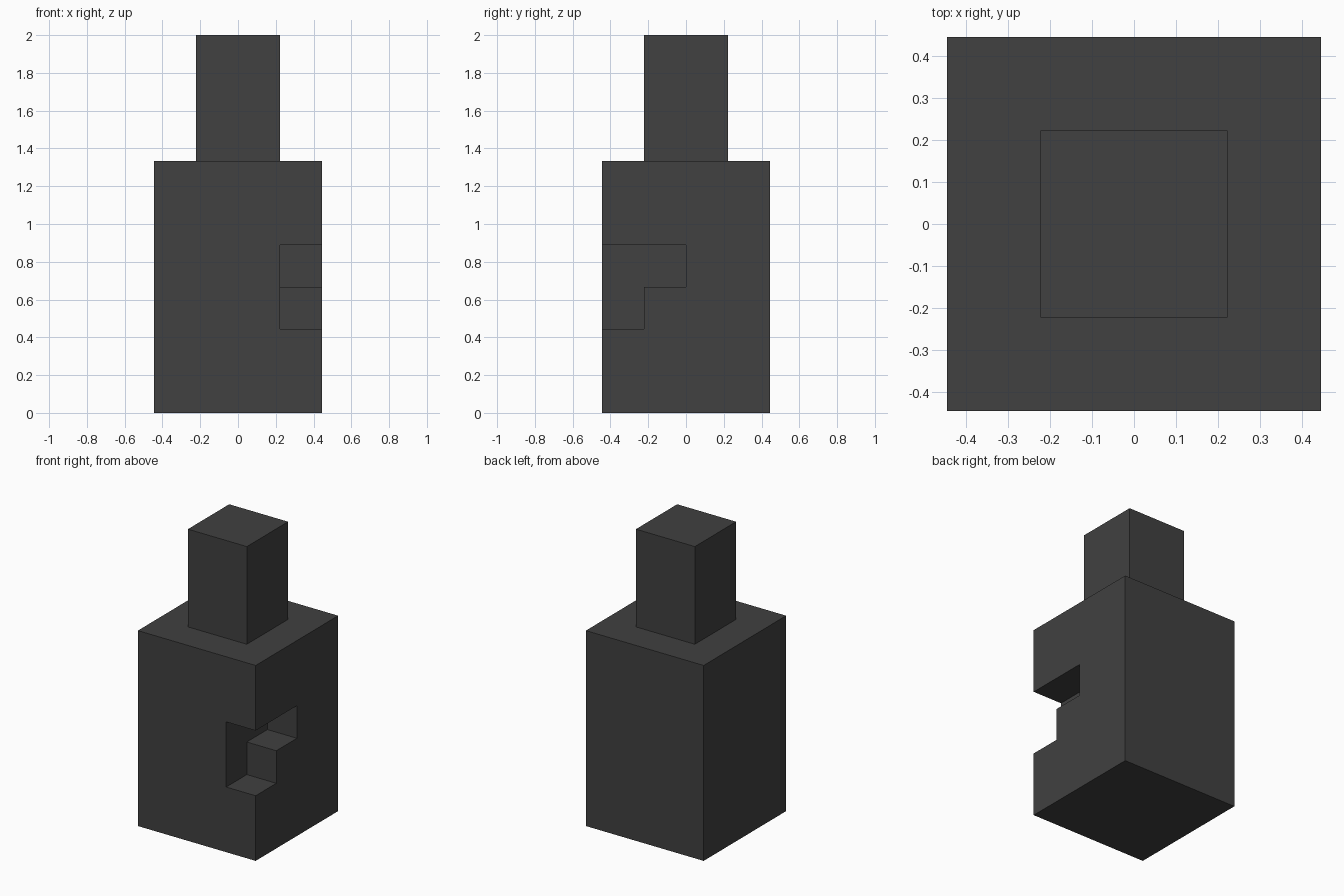
import bpy, bmesh
from mathutils import Vector

if "Cube" in bpy.data.objects:
    bpy.data.objects.remove(bpy.data.objects["Cube"])

U = 2 / 9  # grid unit: the whole model is 9 units tall

charcoal = bpy.data.materials.new("charcoal")
charcoal.diffuse_color = (0.052, 0.052, 0.052, 1)
charcoal.use_nodes = True
charcoal.node_tree.nodes["Principled BSDF"].inputs["Base Color"].default_value = charcoal.diffuse_color


def prism(name, profile, x0, x1):
    """Extrude a (y, z) profile along x, all in grid units."""
    bm = bmesh.new()
    face = bm.faces.new([bm.verts.new((x0 * U, y * U, z * U)) for y, z in profile])
    ext = bmesh.ops.extrude_face_region(bm, geom=[face])["geom"]
    bmesh.ops.translate(bm, vec=Vector(((x1 - x0) * U, 0, 0)),
                        verts=[v for v in ext if isinstance(v, bmesh.types.BMVert)])
    bmesh.ops.recalc_face_normals(bm, faces=bm.faces[:])
    mesh = bpy.data.meshes.new(name)
    bm.to_mesh(mesh)
    bm.free()
    mesh.materials.append(charcoal)
    obj = bpy.data.objects.new(name, mesh)
    bpy.context.collection.objects.link(obj)
    return obj


def block(name, half, z0, z1):
    return prism(name, [(-half, z0), (half, z0), (half, z1), (-half, z1)], -half, half)


# Main body and the narrower neck standing on it
body = block("body", 2, 0, 6)
neck = block("neck", 1, 6, 9)

# Stepped notch cut into the front right edge
notch = prism("notch_cutter",
              [(-3, 2), (-1, 2), (-1, 3), (0, 3), (0, 4), (-3, 4)], 1, 3)
notch.hide_render = True
cut = body.modifiers.new("notch", 'BOOLEAN')
cut.operation = 'DIFFERENCE'
cut.solver = 'EXACT'
cut.object = notch
bpy.context.view_layer.objects.active = body
bpy.ops.object.modifier_apply(modifier=cut.name)
bpy.data.objects.remove(notch)
